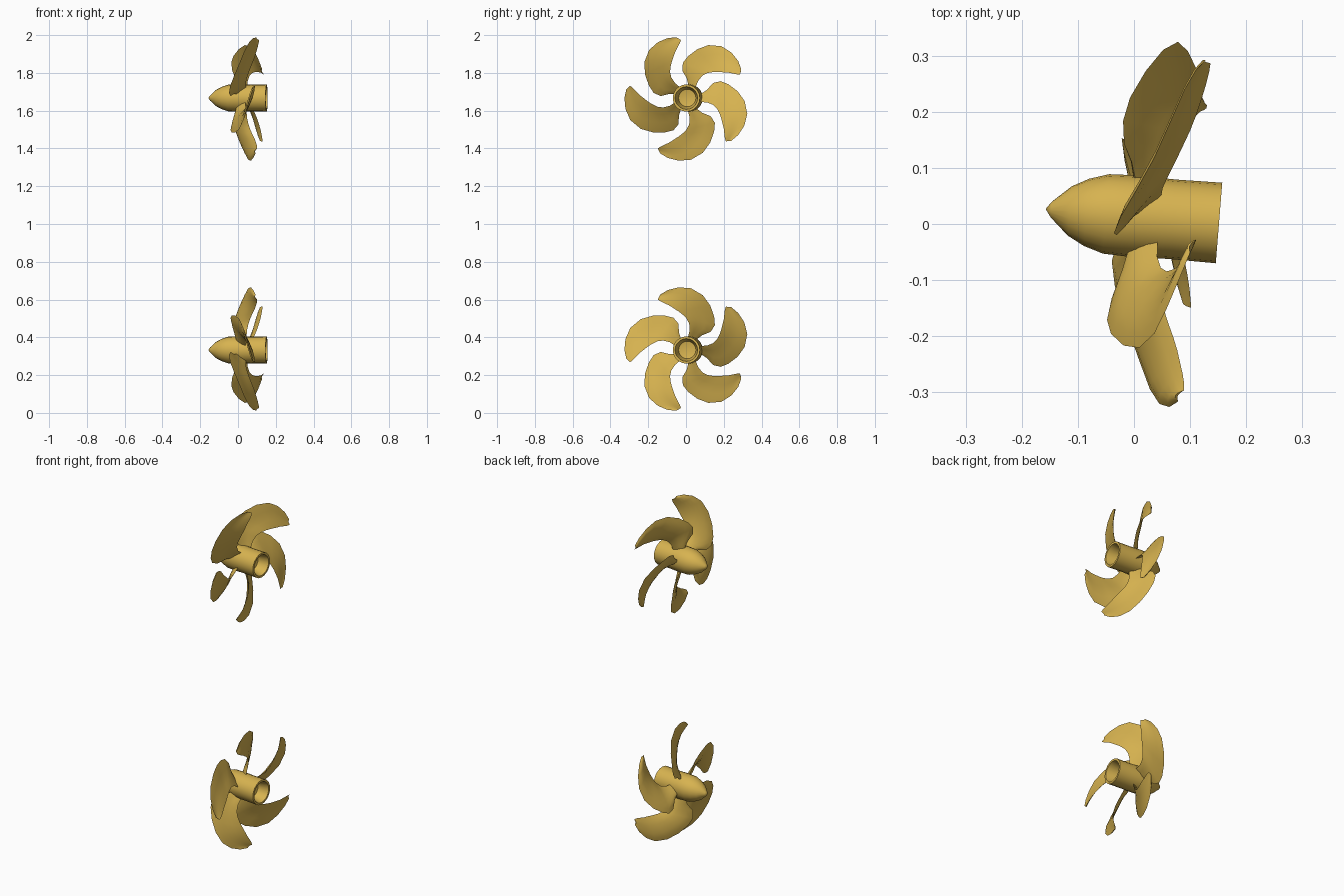
import bpy, bmesh, math
from mathutils import Matrix, Vector

if "Cube" in bpy.data.objects:
    bpy.data.objects.remove(bpy.data.objects["Cube"])

mat = bpy.data.materials.new("bronze")
mat.diffuse_color = (0.68, 0.45, 0.08, 1)
mat.use_nodes = True
mat.node_tree.nodes["Principled BSDF"].inputs["Base Color"].default_value = mat.diffuse_color

# shaft axis is yawed slightly about z; the two screws mirror across z = 1
YAW = Matrix.Rotation(math.radians(-4.6), 4, 'Z')
LOWER = Matrix.Translation((0, 0.014, 0.333)) @ YAW
UPPER = Matrix.Translation((0, 0, 2)) @ Matrix.Diagonal((1, 1, -1, 1)) @ LOWER


def finish(bm, name, matrix, angle):
    bmesh.ops.transform(bm, matrix=matrix, verts=bm.verts)
    bmesh.ops.recalc_face_normals(bm, faces=bm.faces)
    me = bpy.data.meshes.new(name)
    bm.to_mesh(me)
    bm.free()
    me.materials.append(mat)
    ob = bpy.data.objects.new(name, me)
    bpy.context.collection.objects.link(ob)
    bpy.ops.object.select_all(action='DESELECT')
    ob.select_set(True)
    bpy.context.view_layer.objects.active = ob
    bpy.ops.object.shade_smooth_by_angle(angle=math.radians(angle))


# hub profile (x, radius): pointed nose, barrel, hollow tail
HUB = [(-0.158, 0), (-0.148, 0.014), (-0.115, 0.044), (-0.085, 0.060), (-0.05, 0.071),
       (0, 0.073), (0.07, 0.071), (0.152, 0.072), (0.152, 0.060), (0.09, 0.046), (0.08, 0)]


def hub(name, matrix):
    bm = bmesh.new()
    vs = [bm.verts.new((x, 0, r)) for x, r in HUB]
    es = [bm.edges.new(p) for p in zip(vs, vs[1:])]
    bmesh.ops.spin(bm, geom=vs + es, axis=(1, 0, 0), cent=(0, 0, 0),
                   angle=2 * math.pi, steps=20)
    bmesh.ops.remove_doubles(bm, verts=bm.verts, dist=1e-4)
    finish(bm, name, matrix, 40)


# blade stations: leading (radius, degrees, x), trailing (radius, degrees, x), half thickness
BLADE = [
    ((0.060, 55, 0.000), (0.060, 92, 0.045), 0.009),
    ((0.105, 48, -0.012), (0.105, 85, 0.047), 0.009),
    ((0.150, 40, -0.028), (0.140, 87, 0.055), 0.008),
    ((0.190, 44, -0.033), (0.167, 92, 0.066), 0.008),
    ((0.222, 53, -0.024), (0.190, 98, 0.077), 0.008),
    ((0.262, 64, 0.000), (0.210, 103, 0.087), 0.007),
    ((0.300, 75, 0.028), (0.232, 108, 0.096), 0.007),
    ((0.327, 87, 0.053), (0.255, 112, 0.103), 0.006),
    ((0.335, 98, 0.072), (0.276, 116, 0.109), 0.005),
    ((0.334, 108, 0.090), (0.296, 119, 0.113), 0.004),
    ((0.326, 116, 0.105), (0.309, 120, 0.114), 0.002),
]
N = 6


def polar(p):
    a = math.radians(p[1])
    return Vector((p[2], p[0] * math.cos(a), p[0] * math.sin(a)))


def blade(name, matrix):
    bm = bmesh.new()
    rings = []
    for lead, trail, th in BLADE:
        a, b = polar(lead), polar(trail)
        front, back = [], []
        for i in range(N + 1):
            t = i / N
            p = a.lerp(b, t)
            bulge = 4 * t * (1 - t)
            camber = -0.008 * bulge
            off = th * math.sqrt(bulge)
            back.append(bm.verts.new(p + Vector((camber + off, 0, 0))))
            if 0 < i < N:
                front.append(bm.verts.new(p + Vector((camber - off, 0, 0))))
        rings.append(back + front[::-1])
    n = len(rings[0])
    for a, b in zip(rings, rings[1:]):
        for i in range(n):
            j = (i + 1) % n
            bm.faces.new((a[i], a[j], b[j], b[i]))
    bm.faces.new(rings[0])
    bm.faces.new(rings[-1])
    finish(bm, name, matrix, 50)


# two five-bladed screws
for side, m in (("lower", LOWER), ("upper", UPPER)):
    hub(side + "_hub", m)
    for k in range(5):
        blade(f"{side}_blade_{k + 1}", m @ Matrix.Rotation(math.radians(72 * k), 4, 'X'))
